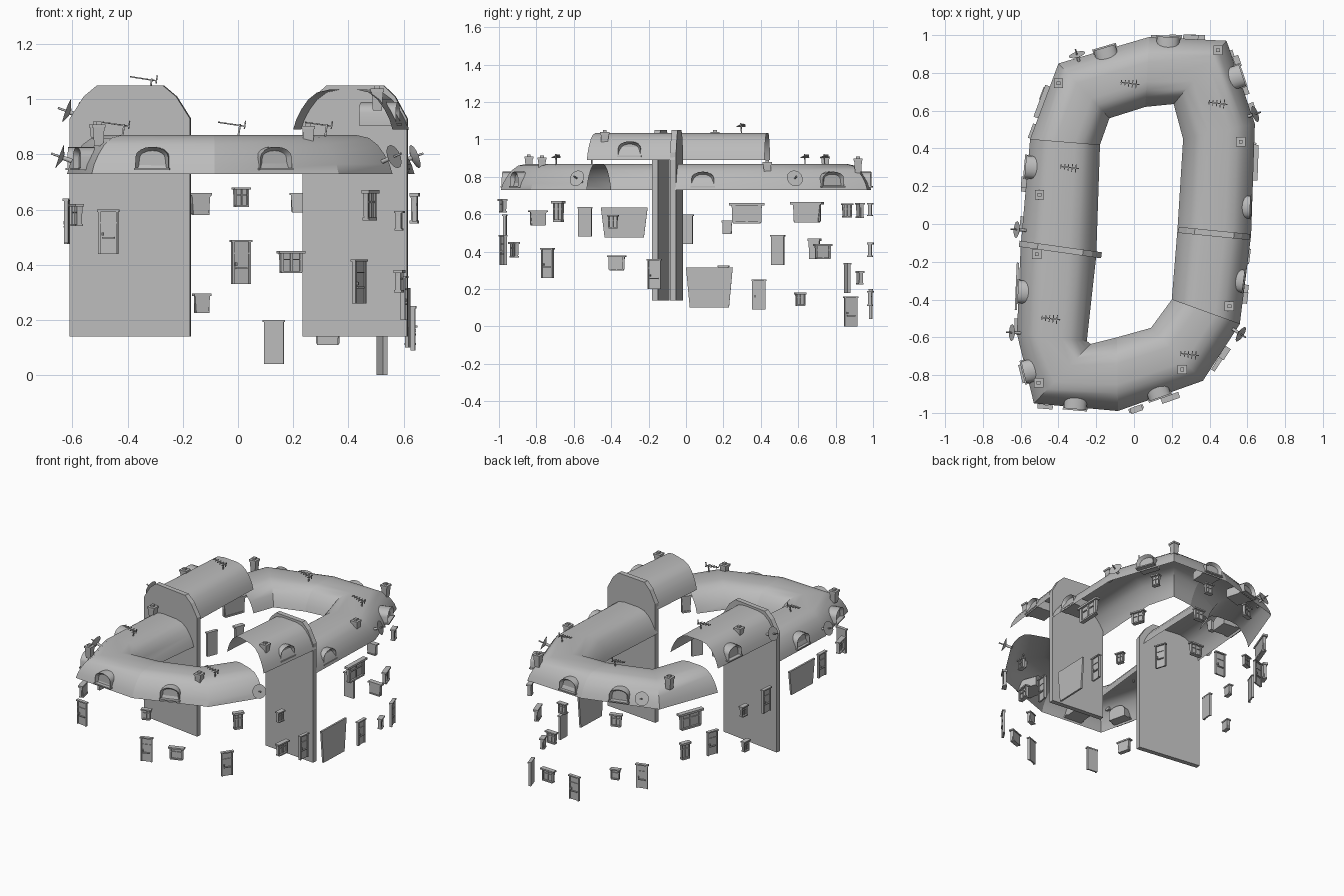
import bpy, bmesh, math
from mathutils import Matrix, Vector

if "Cube" in bpy.data.objects:
    bpy.data.objects.remove(bpy.data.objects["Cube"])

grey = bpy.data.materials.new("plain grey")
grey.use_nodes = True
grey.diffuse_color = (0.5, 0.5, 0.5, 1)
grey.node_tree.nodes["Principled BSDF"].inputs["Base Color"].default_value = (0.5, 0.5, 0.5, 1)


def finish(name, bm, matrix=None, smooth=False):
    if matrix:
        bm.transform(matrix)
    mesh = bpy.data.meshes.new(name)
    bm.to_mesh(mesh)
    bm.free()
    mesh.materials.append(grey)
    obj = bpy.data.objects.new(name, mesh)
    bpy.context.collection.objects.link(obj)
    if smooth:
        bpy.ops.object.select_all(action='DESELECT')
        obj.select_set(True)
        bpy.context.view_layer.objects.active = obj
        bpy.ops.object.shade_smooth_by_angle(angle=math.radians(35))
    return obj


def prism(bm, outline, y0, y1):
    """Extrude an x-z outline between two depths."""
    a = [bm.verts.new((x, y0, z)) for x, z in outline]
    b = [bm.verts.new((x, y1, z)) for x, z in outline]
    n = len(a)
    faces = [bm.faces.new(a), bm.faces.new(b[::-1])]
    for i in range(n):
        j = (i + 1) % n
        faces.append(bm.faces.new((a[j], a[i], b[i], b[j])))
    bmesh.ops.recalc_face_normals(bm, faces=faces)


def bar(bm, x, z, w, h, y0, y1, w_top=None):
    """Box or trapezoid centred on x, z."""
    t = w if w_top is None else w_top
    prism(bm, [(x - w / 2, z - h / 2), (x + w / 2, z - h / 2),
               (x + t / 2, z + h / 2), (x - t / 2, z + h / 2)], y0, y1)


# Eave outline, counterclockwise, used to turn parts outward
EAVE = [Vector(p) for p in (
    (-.085, -.99), (.365, -.83), (.56, -.53), (.62, -.05), (.64, .53), (.49, .97),
    (.08, .99), (-.40, .85), (-.55, .45), (-.60, -.12), (-.62, -.58), (-.53, -.95))]


def facing(x, y, z):
    """Matrix whose local y points out of the nearest eave edge."""
    p, best = Vector((x, y)), None
    for a, b in zip(EAVE, EAVE[1:] + EAVE[:1]):
        e = b - a
        t = min(1, max(0, (p - a).dot(e) / e.length_squared))
        d = (p - a - e * t).length
        if best is None or d < best[0]:
            best = (d, math.atan2(e.y, e.x))
    return Matrix.Translation((x, y, z)) @ Matrix.Rotation(best[1] + math.pi, 4, 'Z')


# Barrel roofs
HALF = [(0, 0), (.03, .25), (.08, .5), (.15, .75), (.24, .93), (.36, 1)]
ARCH = HALF + [(1 - t, h) for t, h in reversed(HALF)]


def roof(name, base, height, stations):
    bm = bmesh.new()
    rows = []
    for outer, inner in stations:
        o, i = Vector(outer), Vector(inner)
        rows.append([bm.verts.new((*o.lerp(i, t), base + height * h)) for t, h in ARCH])
    for r, s in zip(rows, rows[1:]):
        for k in range(len(ARCH) - 1):
            bm.faces.new((r[k], s[k], s[k + 1], r[k + 1]))
    bmesh.ops.recalc_face_normals(bm, faces=bm.faces[:])
    if sum(f.normal.z for f in bm.faces) < 0:
        bmesh.ops.reverse_faces(bm, faces=bm.faces[:])
    finish(name, bm, smooth=True)


left_low = ((-.60, -.12), (-.20, -.17))
left_high = ((-.55, .45), (-.18, .42))
front_joint = ((-.085, -.99), (-.09, -.60))
back_joint = ((.08, .99), (.06, .62))
right_end = ((.56, -.53), (.20, -.40))
right_wall = ((.62, -.06), (.23, -.03))
LOW, HIGH = (.73, .14), (.89, .145)
roof("front_left_roof", *LOW, [left_low, ((-.62, -.58), (-.25, -.62)),
                               ((-.53, -.95), (-.23, -.635)), front_joint])
roof("front_right_roof", *LOW, [front_joint, ((.365, -.83), (.09, -.55)), right_end])
roof("back_right_roof", *LOW, [right_wall, ((.64, .53), (.26, .45)),
                               ((.49, .97), (.21, .635)), back_joint])
roof("back_left_roof", *LOW, [back_joint, ((-.40, .85), (-.13, .56)), left_high])
roof("upper_left_roof", *HIGH, [left_low, left_high])
roof("upper_right_roof", *HIGH, [right_end, right_wall])


# Gable walls
def gable(name, x, y, width, turn):
    w = width / 2
    side = [(w, .14), (w, .93), (w * .77, 1.01), (w * .55, 1.05)]
    bm = bmesh.new()
    prism(bm, side + [(-a, b) for a, b in reversed(side)], -.016, .016)
    finish(name, bm, Matrix.Translation((x, y, 0)) @ Matrix.Rotation(turn, 4, 'Z'))


gable("left_gable_wall", -.39, -.135, .44, -.14)
gable("right_gable_wall", .425, -.05, .38, -.10)


# Dormers with arched tops and a framed opening
def arch_outline(w, h):
    rise = h * .45
    pts = [(w / 2, 0)]
    for k in range(9):
        a = math.pi * k / 8
        pts.append((w / 2 * math.cos(a), h - rise + rise * math.sin(a)))
    return pts + [(-w / 2, 0)]


def dormer(x, y, z, depth=.11):
    bm = bmesh.new()
    prism(bm, arch_outline(.12, .085), -depth, .025)
    front = min(bm.faces, key=lambda f: -f.calc_center_median().y)
    bmesh.ops.inset_region(bm, faces=[front], thickness=.014)
    bmesh.ops.translate(bm, verts=front.verts, vec=(0, -.02, 0))
    bar(bm, 0, .004, .13, .008, -.02, .032)
    finish("dormer", bm, facing(x, y, z), True)


for x, y, z in ((-.31, -.955, .743), (.13, -.895, .743), (-.59, -.36, .743), (-.55, .30, .905),
                (-.15, .91, .743), (.18, .965, .743), (.555, -.30, .905), (.59, .09, .743)):
    dormer(x, y, z)
dormer(.55, .78, .743, .06)
dormer(-.56, -.78, .743, .06)


# Windows: tapered frame, top ledge, mullion and sill
def window(x, y, z, w, h):
    bm = bmesh.new()
    bar(bm, 0, 0, w * .72, h, -.006, .006, w * .88)
    bar(bm, 0, h * .45, w, h * .12, -.01, .022)
    bar(bm, 0, -h * .45, w * .76, h * .1, -.01, .018)
    bar(bm, 0, 0, w * .06, h * .85, 0, .012)
    bar(bm, 0, h * .12, w * .78, h * .06, 0, .012)
    for s in (-1, 1):
        bar(bm, s * w * .37, 0, w * .1, h * .9, 0, .014)
    finish("window", bm, facing(x, y, z))


for spec in ((.01, -.975, .645, .065, .07), (.19, -.915, .41, .10, .08), (.475, -.68, .615, .07, .11),
             (-.135, .925, .62, .08, .08), (-.13, .925, .26, .065, .07), (.22, .98, .625, .065, .07),
             (.325, .98, .15, .10, .08), (.30, .98, .41, .08, .075), (.54, .86, .62, .06, .075),
             (-.58, -.79, .58, .10, .08), (.58, -.39, .56, .06, .07), (.58, -.37, .34, .10, .08),
             (-.575, .22, .53, .06, .07), (-.575, .20, .29, .06, .07), (.635, .325, .605, .19, .11),
             (-.48, .645, .61, .18, .11), (.575, .73, .40, .10, .08), (-.47, .685, .415, .07, .11),
             (.62, .61, .145, .06, .07)):
    window(*spec)


# Doors: panel, frame, lintel, transom and handle
def door(x, y, z, w=.075, h=.16):
    bm = bmesh.new()
    bar(bm, 0, h / 2, w * .9, h, -.006, .004)
    for s in (-1, 1):
        bar(bm, s * w * .43, h / 2, w * .1, h, -.006, .01)
    bar(bm, 0, h - .004, w * 1.08, .008, -.008, .014)
    bar(bm, 0, h * .7, w * .9, .005, 0, .008)
    bar(bm, 0, h * .36, w * .6, .006, 0, .012)
    bar(bm, w * .28, h * .45, .006, .012, 0, .014)
    finish("door", bm, facing(x, y, z))


for x, y, z in ((-.47, -.965, .44), (.01, -.975, .33), (.437, -.74, .26), (.13, .985, .04),
                (-.28, .86, .18), (.52, .88, 0), (-.62, -.54, .48), (.60, -.17, .20),
                (.632, .39, .09), (-.59, 0, .44), (-.535, .49, .33)):
    door(x, y, z)

# Shop fronts
for x, y, z, h in ((-.62, -.33, .555, .16), (.615, .125, .208, .215)):
    bm = bmesh.new()
    bar(bm, 0, 0, .21, h, -.006, .006, .25)
    finish("shop_front", bm, facing(x, y, z))

# Chimneys with a flared pot and cap
for x, y, top in ((-.40, .745, .92), (-.50, .155, 1.05), (-.515, -.16, .92), (-.505, -.84, .92),
                  (.255, -.77, .915), (.505, -.435, 1.05), (.565, .435, .89), (.445, .92, .91)):
    bm = bmesh.new()
    for r1, r2, z, d in ((.023, .030, -.045, .07), (.035, .035, -.007, .012), (.014, .014, .003, .014)):
        bmesh.ops.create_cone(bm, cap_ends=True, segments=4, radius1=r1, radius2=r2, depth=d,
                              matrix=Matrix.Translation((0, 0, z)) @ Matrix.Rotation(math.pi / 4, 4, 'Z'))
    finish("chimney", bm, Matrix.Translation((x, y, top - .01)))

# Antennas: mast, boom and cross rods
for x, y, z in ((-.03, .745, .86), (-.35, .30, 1.025), (-.45, -.50, .86), (.285, -.69, .86), (.435, .64, .86)):
    bm = bmesh.new()
    bar(bm, .03, .025, .006, .06, -.003, .003)
    bar(bm, 0, .05, .10, .005, -.003, .003)
    for k in range(5):
        bar(bm, -.045 + k * .02, .05, .004, .004, -.012 - .003 * k, .012 + .003 * k)
    bar(bm, .048, .055, .004, .03, -.003, .003)
    finish("antenna", bm, Matrix.Translation((x, y, z)) @ Matrix.Rotation(-.12, 4, 'Z')
           @ Matrix.Rotation(.15, 4, 'Y'))

# Satellite dishes
for x, y, z in ((-.30, .89, .79), (-.615, -.03, .955), (-.64, -.575, .79), (.635, .58, .79), (.56, -.58, .79)):
    bm = bmesh.new()
    tilt = Matrix.Rotation(math.radians(-70), 4, 'X')
    for r1, r2, oz, d in ((.012, .045, 0, .014), (.004, .004, .02, .04), (.008, .008, -.025, .05)):
        bmesh.ops.create_cone(bm, cap_ends=True, segments=12, radius1=r1, radius2=r2, depth=d,
                              matrix=tilt @ Matrix.Translation((0, 0, oz)))
    finish("satellite_dish", bm, facing(x, y, z), True)
